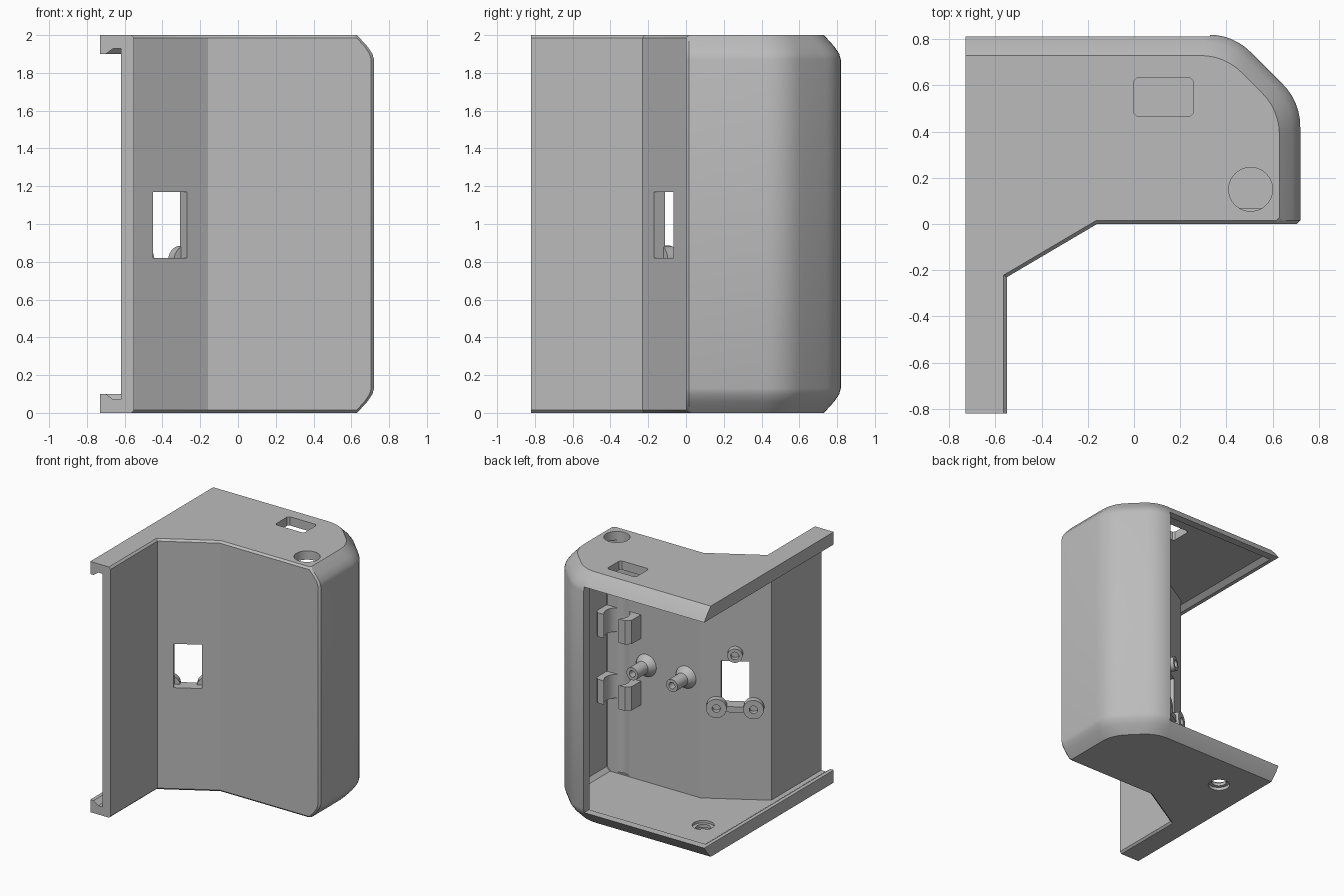
import bpy, bmesh, math
from mathutils import Matrix, Vector

if "Cube" in bpy.data.objects:
    bpy.data.objects.remove(bpy.data.objects["Cube"])

GREY = (0.5, 0.5, 0.5, 1)
grey = bpy.data.materials.new("plain_grey")
grey.use_nodes = True
grey.diffuse_color = GREY
grey.node_tree.nodes["Principled BSDF"].inputs["Base Color"].default_value = GREY


def loft(name, rings, frame=Matrix()):
    """Skin a stack of equal rings and cap both ends."""
    bm = bmesh.new()
    rows = [[bm.verts.new(frame @ Vector(p)) for p in ring] for ring in rings]
    n = len(rows[0])
    for a, b in zip(rows, rows[1:]):
        for i in range(n):
            j = (i + 1) % n
            bm.faces.new((a[i], a[j], b[j], b[i]))
    bm.faces.new(rows[0])
    bm.faces.new(rows[-1])
    bmesh.ops.recalc_face_normals(bm, faces=bm.faces)
    mesh = bpy.data.meshes.new(name)
    bm.to_mesh(mesh)
    bm.free()
    mesh.materials.append(grey)
    ob = bpy.data.objects.new(name, mesh)
    bpy.context.collection.objects.link(ob)
    return ob


def prism(name, outline, z0, z1, frame=Matrix()):
    return loft(name, [[(x, y, z) for x, y in outline] for z in (z0, z1)], frame)


def rect(x0, x1, y0, y1, c=0):
    """Rectangle, with corners cut by c when given."""
    if not c:
        return [(x0, y0), (x1, y0), (x1, y1), (x0, y1)]
    return [(x0 + c, y0), (x1 - c, y0), (x1, y0 + c), (x1, y1 - c),
            (x1 - c, y1), (x0 + c, y1), (x0, y1 - c), (x0, y0 + c)]


def circle(x, y, r, n=40):
    return [(x + r * math.cos(2 * math.pi * i / n),
             y + r * math.sin(2 * math.pi * i / n)) for i in range(n)]


def lathe(name, profile, frame):
    return loft(name, [[(x, y, h) for x, y in circle(0, 0, r, 28)]
                       for r, h in profile], frame)


def cut(ob, *cutters):
    for c in cutters:
        mod = ob.modifiers.new("cut", 'BOOLEAN')
        mod.operation, mod.solver, mod.object = 'DIFFERENCE', 'EXACT', c
        bpy.context.view_layer.objects.active = ob
        bpy.ops.object.modifier_apply(modifier=mod.name)
        bpy.data.objects.remove(c)


def smooth(ob):
    bpy.ops.object.select_all(action='DESELECT')
    ob.select_set(True)
    bpy.context.view_layer.objects.active = ob
    bpy.ops.object.shade_smooth_by_angle(angle=math.radians(29))


def rounded(a, b, c, d=0.11, n=7):
    """Soft corner at b between a and c."""
    a, b, c = Vector(a), Vector(b), Vector(c)
    p, q = b + (a - b).normalized() * d, b + (c - b).normalized() * d
    out = []
    for i in range(n):
        t = i / (n - 1)
        out.append(tuple(p * (1 - t) ** 2 + b * 2 * t * (1 - t) + q * t * t))
    return out


def footprint(b, f, x0, y_end, c):
    """Plan outline: b insets back and side, f insets the front."""
    start = (x0, 0.82 - b)
    B, C = (0.43 - 0.414 * b, 0.82 - b), (0.72 - b, 0.53 - 0.414 * b)
    D = (0.72 - b, f + c)
    return ([start] + rounded(start, B, C) + rounded(B, C, D)
            + [D, (0.72 - b - c, f), (-0.16 - 0.27 * f, f),
               (-0.55 - f, -0.23 + 0.57 * f), (-0.55 - f, y_end), (x0, y_end)])


def layers(table, y_end, c):
    """Mirror a table of (z, b, f, x0) about mid height into a ring stack."""
    full = table + [(2 - z, b, f, x0) for z, b, f, x0 in reversed(table)]
    return [[(x, y, z) for x, y in footprint(b, f, x0, y_end, c)]
            for z, b, f, x0 in full]


# Housing: outer form with softened bevels, hollowed, open at back and one side
L = -0.73
housing = loft("housing", layers([(0, 0.09, 0.015, L), (0.015, 0.076, 0, L),
                                  (0.06, 0.035, 0, L), (0.1, 0.008, 0, L),
                                  (0.13, 0, 0, L)], -0.82, 0.015))
cavity = loft("cavity", layers([(0.07, 0.1, 0.07, -0.66),
                                (0.1, 0.07, 0.07, -0.7)], -1, 0.005))
openings = [prism("back_opening", rect(-1, 0.33, 0.5, 1), 0.1, 1.9),
            prism("side_opening", rect(-1, -0.64, -1.1, 0.9), 0.1, 1.9)]
cut(housing, cavity, *openings)

# Holes in the top and floor, with a groove below the round one
cut(housing,
    prism("slot", rect(0, 0.255, 0.465, 0.635, 0.015), 1.8, 2.2),
    prism("tube", circle(0.505, 0.15, 0.095), 0.08, 2.2),
    prism("floor_hole", circle(-0.46, 0.44, 0.08), -0.1, 0.2))

# Port through the slanted wall; local axes: along the wall, up, inward
along = Vector((0.39, 0.23, 0)).normalized()
inward = Vector((-along.y, along.x, 0))
port = Matrix.Translation((-0.36, -0.118, 0)) @ Matrix(
    (along, (0, 0, 1), inward)).transposed().to_4x4()
cut(housing, prism("port", rect(-0.103, 0.103, 0.82, 1.17), -0.1, 0.2, port))
smooth(housing)

# Ring inside the floor hole
ring = prism("floor_hole_ring", circle(-0.46, 0.44, 0.083), 0.025, 0.05)
cut(ring, prism("bore", circle(-0.46, 0.44, 0.055), -0.1, 0.2))
smooth(ring)

# Two tube clips on the front wall
for name, z in (("lower_clip", 0.67), ("upper_clip", 1.2)):
    clip = prism(name, rect(0.35, 0.66, 0.03, 0.22, 0.035), z, z + 0.19)
    cut(clip, prism("bore", circle(0.505, 0.15, 0.095), z - 0.1, z + 0.3))
    smooth(clip)

# Two flared screw posts on the front wall
for name, x in (("left_post", 0.3), ("right_post", -0.05)):
    frame = Matrix.Translation((x, 0.06, 1.0)) @ Matrix.Rotation(-math.pi / 2, 4, 'X')
    smooth(lathe(name, [(0.09, 0), (0.085, 0.02), (0.05, 0.06), (0.05, 0.19),
                        (0.026, 0.19), (0.026, 0.07)], frame))

# Bosses and a sill around the port
for name, u, z, r, h in (("port_top_boss", 0, 1.235, 0.055, 0.06),
                         ("port_left_boss", 0.135, 0.81, 0.075, 0.06),
                         ("port_right_boss", -0.135, 0.81, 0.075, 0.06)):
    smooth(lathe(name, [(r, 0), (r, h), (0.03, h), (0.03, h - 0.04)],
                 port @ Matrix.Translation((u, z, 0.06))))
prism("port_sill", rect(-0.09, 0.09, 0.775, 0.82), 0.06, 0.1, port)
